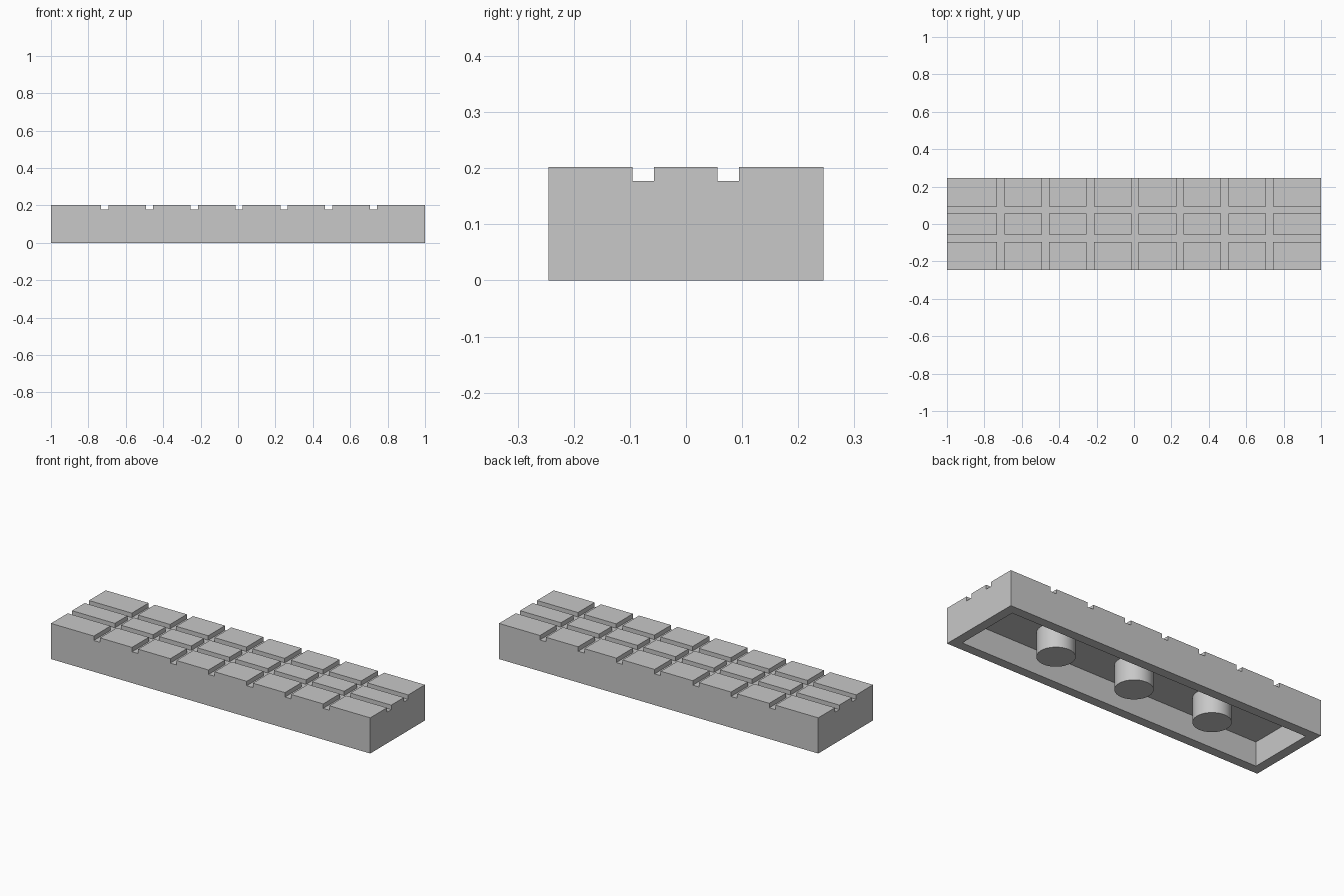
import bpy, bmesh
from math import radians
from mathutils import Vector

if "Cube" in bpy.data.objects:
    bpy.data.objects.remove(bpy.data.objects["Cube"])

LENGTH, WIDTH, HEIGHT = 2.0, 0.49, 0.202
GROOVE_FLOOR, GROOVE = 0.1768, 0.0385
WALL, CEILING = 0.0755, 0.137
PEG_RADIUS, PEG_PITCH = 0.097, 0.503

grey = bpy.data.materials.new("plain grey")
grey.use_nodes = True
COLOUR = (0.578, 0.578, 0.578, 1)
grey.diffuse_color = COLOUR
grey.node_tree.nodes["Principled BSDF"].inputs["Base Color"].default_value = COLOUR


def finish(name, bm):
    bmesh.ops.recalc_face_normals(bm, faces=bm.faces)
    mesh = bpy.data.meshes.new(name)
    bm.to_mesh(mesh)
    bm.free()
    mesh.materials.append(grey)
    obj = bpy.data.objects.new(name, mesh)
    bpy.context.collection.objects.link(obj)
    return obj


def top_faces(bm):
    return [f for f in bm.faces if f.normal.z > 0.9]


def raise_faces(bm, faces, height):
    """Extrude faces upwards and remove the ones left behind."""
    result = bmesh.ops.extrude_face_region(bm, geom=faces)
    verts = [g for g in result["geom"] if isinstance(g, bmesh.types.BMVert)]
    bmesh.ops.translate(bm, vec=(0, 0, height), verts=verts)
    bmesh.ops.delete(bm, geom=[f for f in faces if f.is_valid], context="FACES")
    bm.normal_update()


# Body: box up to the groove floor
bm = bmesh.new()
bmesh.ops.create_cube(bm, size=1)
bmesh.ops.scale(bm, vec=(LENGTH, WIDTH, GROOVE_FLOOR), verts=bm.verts)
bmesh.ops.translate(bm, vec=(0, 0, GROOVE_FLOOR / 2), verts=bm.verts)
bm.normal_update()

# Hollow underside
bottom = [f for f in bm.faces if f.normal.z < -0.9]
bmesh.ops.inset_region(bm, faces=bottom, thickness=WALL)
raise_faces(bm, bottom, CEILING)

# Cut the top along the edges of each groove
grooves_x = [0.006 + 0.2395 * i for i in range(-3, 4)]
grooves_y = [-0.076, 0.0755]
for axis, centres in ((0, grooves_x), (1, grooves_y)):
    for centre in centres:
        for side in (-1, 1):
            point, normal = Vector(), Vector()
            point[axis] = centre + side * GROOVE / 2
            normal[axis] = 1
            faces = top_faces(bm)
            edges = {e for f in faces for e in f.edges}
            verts = {v for f in faces for v in f.verts}
            bmesh.ops.bisect_plane(bm, geom=faces + list(edges) + list(verts),
                                   plane_co=point, plane_no=normal)
            bm.normal_update()


def is_tile(face):
    c = face.calc_center_median()
    return (all(abs(c.x - g) > GROOVE / 2 for g in grooves_x)
            and all(abs(c.y - g) > GROOVE / 2 for g in grooves_y))


# Raise the tiles between the grooves
tiles = [f for f in top_faces(bm) if is_tile(f)]
raise_faces(bm, tiles, HEIGHT - GROOVE_FLOOR)
finish("grooved_body", bm)

# Round pegs under the ceiling
for label, x in (("right", -PEG_PITCH), ("middle", 0), ("left", PEG_PITCH)):
    bm = bmesh.new()
    bmesh.ops.create_cone(bm, cap_ends=True, segments=48, radius1=PEG_RADIUS,
                          radius2=PEG_RADIUS, depth=CEILING)
    bmesh.ops.translate(bm, vec=(x, 0, CEILING / 2), verts=bm.verts)
    peg = finish(label + "_peg", bm)
    bpy.ops.object.select_all(action="DESELECT")
    peg.select_set(True)
    bpy.context.view_layer.objects.active = peg
    bpy.ops.object.shade_smooth_by_angle(angle=radians(30))
